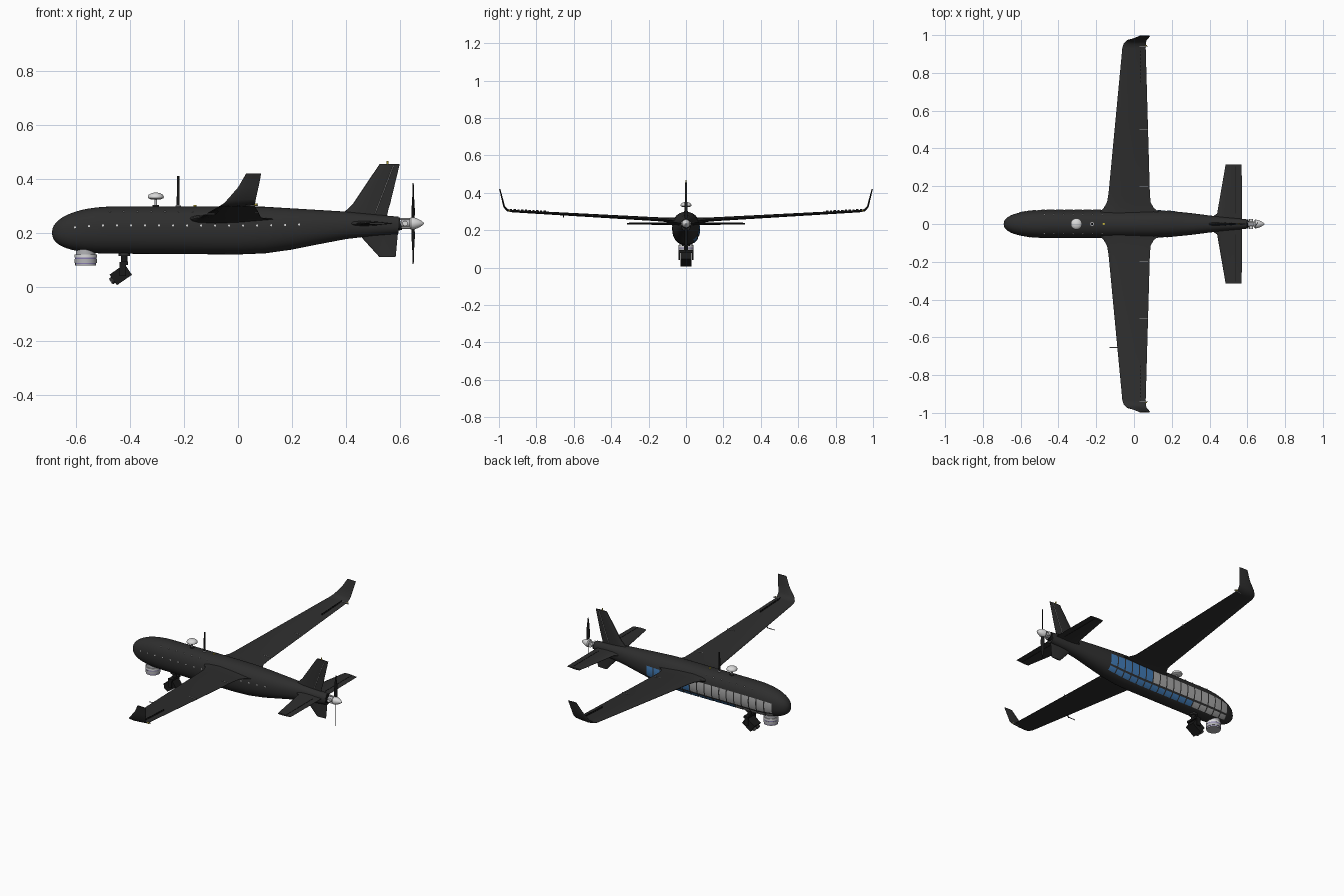
import bpy, bmesh, math
from mathutils import Vector, Matrix

cube = bpy.data.objects.get("Cube")
if cube:
    bpy.data.objects.remove(cube, do_unlink=True)


def material(name, r, g, b):
    m = bpy.data.materials.new(name)
    m.use_nodes = True
    m.diffuse_color = (r, g, b, 1)
    m.node_tree.nodes["Principled BSDF"].inputs["Base Color"].default_value = (r, g, b, 1)
    return m


SKIN = material("charcoal skin", .027, .027, .027)
BLACK = material("black", .01, .01, .01)
BLUE = material("bay blue", .05, .19, .45)
GREY = material("bay grey", .38, .38, .38)
WHITE = material("off white", .7, .7, .7)
SILVER = material("silver", .45, .45, .47)
PURPLE = material("purple band", .24, .2, .42)
YELLOW = material("yellow lamp", .6, .48, .04)


def finish(bm, name, mat, smooth=True):
    bmesh.ops.recalc_face_normals(bm, faces=bm.faces)
    me = bpy.data.meshes.new(name)
    bm.to_mesh(me)
    bm.free()
    me.materials.append(mat)
    ob = bpy.data.objects.new(name, me)
    bpy.context.collection.objects.link(ob)
    if smooth:
        bpy.ops.object.select_all(action='DESELECT')
        ob.select_set(True)
        bpy.context.view_layer.objects.active = ob
        bpy.ops.object.shade_smooth_by_angle(angle=math.radians(40))
    return ob


def loft(name, rings, mat, closed=True):
    bm = bmesh.new()
    loops = [[bm.verts.new(p) for p in r] for r in rings]
    n = len(loops[0])
    for a, b in zip(loops, loops[1:]):
        for i in range(n if closed else n - 1):
            j = (i + 1) % n
            bm.faces.new((a[i], a[j], b[j], b[i]))
    if closed:
        bm.faces.new(loops[0])
        bm.faces.new(loops[-1])
    return finish(bm, name, mat)


def rod(name, a, b, r1, mat, r2=None, sides=24):
    a, b = Vector(a), Vector(b)
    rot = (b - a).to_track_quat('Z', 'Y').to_matrix().to_4x4()
    bm = bmesh.new()
    bmesh.ops.create_cone(bm, cap_ends=True, segments=sides, radius1=r1,
                          radius2=r1 if r2 is None else r2, depth=(b - a).length,
                          matrix=Matrix.Translation((a + b) / 2) @ rot)
    return finish(bm, name, mat)


def box(name, loc, size, mat, tilt=0):
    bm = bmesh.new()
    bmesh.ops.create_cube(bm, size=1, matrix=Matrix.Translation(loc)
                          @ Matrix.Rotation(tilt, 4, 'Y') @ Matrix.Diagonal((*size, 1)))
    return finish(bm, name, mat, False)


# Fuselage: x, half width, top, bottom
HULL = [(-.45, .074, .298, .123), (0, .074, .298, .12), (.1, .073, .297, .124),
        (.2, .068, .291, .138), (.3, .058, .285, .158), (.4, .045, .279, .177),
        (.5, .035, .269, .189), (.595, .025, .26, .197)]


def hull_point(x, angle, lift=0):
    if x < HULL[0][0]:
        _, w, top, bot = HULL[0]
        t = min(1, (HULL[0][0] - x) / .24)
        k = max(.01, (1 - t ** 2.3) ** (1 / 2.3))
        mid = (top + bot) / 2 - .01 * t * t
        w, h = w * k, (top - bot) / 2 * k
    else:
        for p, q in zip(HULL, HULL[1:]):
            if x <= q[0] + 1e-6:
                break
        f = (x - p[0]) / (q[0] - p[0])
        w, top, bot = (u + (v - u) * f for u, v in zip(p[1:], q[1:]))
        mid, h = (top + bot) / 2, (top - bot) / 2
    c, s = math.cos(angle), math.sin(angle)
    c, s = (math.copysign(abs(v) ** .9, v) for v in (c, s))
    return Vector((x, (w + lift) * c, mid + (h + lift) * s))


nose = [-.45 - .24 * math.sin(math.pi / 2 * i / 14) for i in range(14, 0, -1)]
stations = nose + [p[0] for p in HULL]
loft("fuselage", [[hull_point(x, math.tau * i / 40) for i in range(40)] for x in stations], SKIN)


# Open equipment bays along one flank, divided by ribs
def bay_panel(name, x0, x1, a0, a1, mat):
    loft(name, [[hull_point(x0 + (x1 - x0) * i / 4, math.radians(a0 + (a1 - a0) * j / 6), .002)
                 for j in range(7)] for i in range(5)], mat, False)


for i in range(17):
    x = -.61 + i * .049
    bay_panel("upper_bay", x, x + .042, -26, 16, GREY if x < -.11 else BLUE)
    bay_panel("lower_bay", x, x + .042, -58, -34, GREY if x < -.38 else BLUE)

# Rows of fasteners
for i in range(17):
    p = hull_point(-.605 + i * .052, math.pi - .17)
    rod("side_fastener", p, p + Vector((0, -.002, 0)), .004, WHITE, sides=8)
for i in range(7):
    for a in (48, 132):
        p = hull_point(-.475 + i * .051, math.radians(a))
        rod("top_fastener", p, p + Vector((0, 0, .003)), .003, WHITE, sides=8)

# Lifting surfaces: half thickness along the chord
FOIL = [(0, 0), (.015, .4), (.08, .75), (.3, 1), (.6, .75), (1, .06)]


def section(y, z, le, te, thick, roll=0, side=1):
    r = math.radians(roll)
    outline = FOIL + [(c, -h) for c, h in FOIL[:0:-1]]
    return [(le + (te - le) * c, side * (y - math.sin(r) * h * thick / 2),
             z + math.cos(r) * h * thick / 2) for c, h in outline]


WING = [(0, .25, -.19, .15, .042), (.065, .251, -.18, .13, .034), (.085, .253, -.16, .105, .028),
        (.115, .256, -.143, .088, .023), (.16, .259, -.135, .084, .021),
        (.93, .302, -.062, .062, .013), (.955, .307, -.055, .063, .012, 25),
        (.972, .325, -.038, .066, .01, 62), (.983, .37, .001, .076, .008, 77),
        (.996, .42, .03, .086, .006, 80)]
TAIL = [(0, .235, .39, .572, .024), (.035, .235, .41, .572, .02), (.055, .235, .44, .572, .015),
        (.315, .235, .485, .57, .009)]
for side, label in ((1, "back"), (-1, "front")):
    loft(label + "_wing", [section(*s, side=side) for s in WING], SKIN)
    loft(label + "_tailplane", [section(*s, side=side) for s in TAIL], SKIN)
    # Control surface seams
    for y in (.2, .5, .94):
        z = .259 + (y - .16) * .0558
        box("flap_seam", (.052, side * y, z + .002), (.046, .003, .008), GREY)
    for i in range(10):
        box("aileron_seam", (.032, side * (.755 + i * .02), .301 + i * .0008), (.003, .012, .009), BLACK)
    box("elevator_seam", (.538, side * .18, .235), (.003, .25, .0095), BLACK)
    rod("wing_lamp", (.06, side * .945, .305), (.07, side * .945, .305), .004, YELLOW, sides=10)

loft("upper_fin", [section(0, z, a, b, t, 90) for z, a, b, t in
                   ((.25, .36, .55, .02), (.287, .405, .558, .016), (.31, .428, .565, .014),
                    (.455, .525, .6, .009))], SKIN)
loft("lower_fin", [section(0, z, a, b, t, 90) for z, a, b, t in
                   ((.215, .43, .595, .018), (.185, .457, .592, .014), (.11, .525, .585, .009))], SKIN)
for s in (-1, 1):
    rod("rudder_seam", (.51, s * .0055, .275), (.577, s * .0035, .45), .0015, GREY, sides=6)
rod("fin_lamp", (.555, 0, .455), (.555, 0, .467), .004, YELLOW, sides=10)

# Engine and propeller
rod("engine_mount", (.59, 0, .232), (.604, 0, .235), .024, BLACK)
rod("engine", (.604, 0, .235), (.638, 0, .235), .014, SILVER)
for s in (-1, 1):
    rod("engine_cylinder", (.62, s * .01, .235), (.62, s * .026, .235), .01, WHITE, sides=16)
    rod("engine_post", (.6, s * .008, .235 + s * .016), (.638, s * .008, .235 + s * .016), .004, WHITE, sides=8)
spinner = [(.636, .018), (.642, .023), (.655, .022), (.67, .016), (.682, .009), (.69, .002)]
loft("spinner", [[(x, r * math.cos(math.tau * i / 24), .235 + r * math.sin(math.tau * i / 24))
                  for i in range(24)] for x, r in spinner], WHITE)
for s in (-1, 1):
    rings = []
    for d, w, twist in ((.01, .007, 50), (.05, .011, 35), (.1, .009, 22), (.15, .003, 12)):
        t = math.radians(twist)
        u, v = Vector((math.sin(t), s * math.cos(t), 0)), Vector((math.cos(t), -s * math.sin(t), 0))
        c = Vector((.65, 0, .235 + s * d))
        rings.append([c + u * w, c + v * .002, c - u * w, c - v * .002])
    loft("propeller_blade", rings, BLACK)

# Sensor turret under the nose
for z0, z1, r, mat in ((.12, .138, .036, SILVER), (.108, .12, .041, WHITE), (.103, .108, .0405, PURPLE),
                       (.088, .103, .041, SILVER), (.084, .088, .039, PURPLE), (.079, .084, .039, SILVER)):
    rod("sensor_turret", (-.565, 0, z0), (-.565, 0, z1), r, mat, sides=40)

# Gimballed camera
axis, centre = Vector((-.82, 0, -.57)), Vector((-.435, 0, .045))
rod("gimbal_stem", (-.422, 0, .085), (-.422, 0, .125), .012, BLACK)
rod("gimbal_plate", (-.422, 0, .115), (-.422, 0, .125), .022, SKIN)
box("gimbal_yoke", (-.422, 0, .087), (.026, .076, .012), BLACK)
for s in (-1, 1):
    box("gimbal_arm", (-.427, s * .036, .066), (.024, .006, .052), BLACK)
box("camera_body", centre, (.068, .06, .048), BLACK, -math.atan2(.57, .82))
for s in (-1, 1):
    c = centre + Vector((0, s * .014, 0))
    rod("camera_lens", c + axis * .03, c + axis * .044, .013, SKIN)
    rod("lens_glass", c + axis * .044, c + axis * .046, .009, SILVER)

# Antennas and probe
rod("antenna_foot", (-.305, 0, .295), (-.305, 0, .303), .012, SKIN)
rod("antenna_stem", (-.305, 0, .295), (-.305, 0, .328), .005, SILVER)
dome = [(.324, .018), (.329, .029), (.335, .03), (.342, .026), (.347, .017), (.35, .004)]
loft("antenna_dome", [[(-.305 + r * math.cos(math.tau * i / 28), r * math.sin(math.tau * i / 28), z)
                       for i in range(28)] for z, r in dome], WHITE)
rod("mast", (-.222, 0, .29), (-.222, 0, .412), .006, BLACK, .004, 12)
rod("roof_port", (-.222, 0, .295), (-.222, 0, .302), .01, SILVER, sides=16)
rod("roof_lamp", (-.16, 0, .295), (-.16, 0, .303), .006, YELLOW, sides=12)
rod("probe", (-.13, -.655, .27), (-.085, -.655, .27), .0025, SILVER, sides=8)
rod("probe_strut", (-.086, -.655, .268), (-.07, -.655, .288), .003, BLACK, sides=8)
